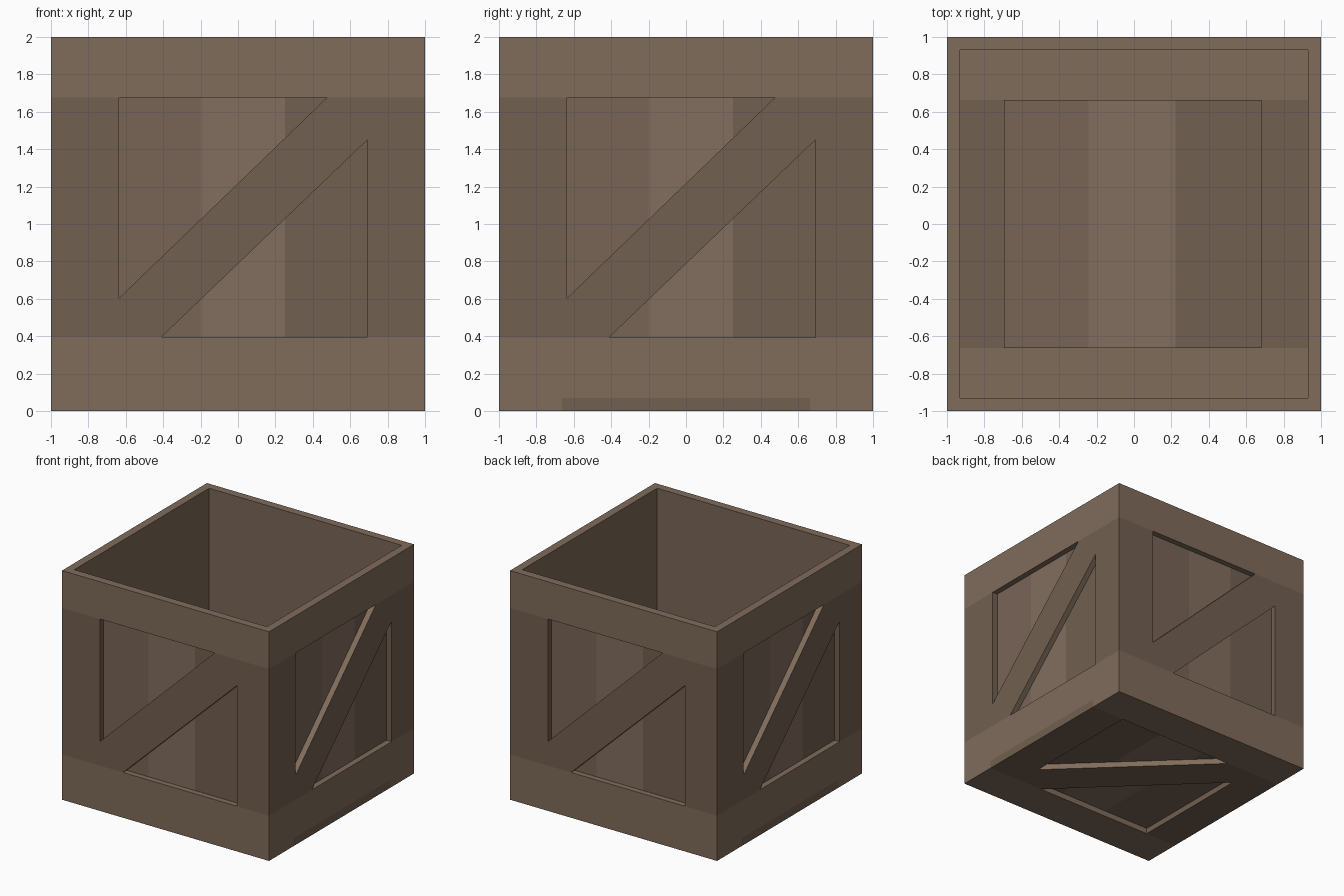
import bpy, bmesh
from mathutils import Matrix
from math import radians

if "Cube" in bpy.data.objects:
    bpy.data.objects.remove(bpy.data.objects["Cube"])

H = 0.965            # half size of a panel
T, REC = 0.07, 0.05  # panel thickness, recess depth of the planks
U0, U1, V = -0.67, 0.657, 0.64   # frame opening


def material(name, rgb):
    m = bpy.data.materials.new(name)
    m.diffuse_color = (*rgb, 1)
    m.use_nodes = True
    m.node_tree.nodes["Principled BSDF"].inputs["Base Color"].default_value = m.diffuse_color
    return m


MATS = [material("wood_rail", (0.215, 0.150, 0.105)),
        material("wood_stile", (0.170, 0.115, 0.082)),
        material("wood_plank_mid", (0.225, 0.157, 0.112)),
        material("wood_plank_edge", (0.190, 0.128, 0.094)),
        material("wood_inside", (0.195, 0.135, 0.096))]


def face(bm, pts, mat):
    bm.faces.new([bm.verts.new(p) for p in pts]).material_index = mat


def sheet(bm, u0, u1, v0, v1, y, mat):
    face(bm, [(u0, y, v0), (u1, y, v0), (u1, y, v1), (u0, y, v1)], mat)


def walls(bm, outline, depth, mats, inward=False):
    """Edge faces running back from the front of a closed outline."""
    for i, (a, b) in enumerate(zip(outline, outline[1:] + outline[:1])):
        if inward:
            a, b = b, a
        face(bm, [(a[0], 0, a[1]), (a[0], depth, a[1]),
                  (b[0], depth, b[1]), (b[0], 0, b[1])], mats[i % len(mats)])


def finish(bm, name, matrix):
    bm.transform(matrix)
    bmesh.ops.remove_doubles(bm, verts=bm.verts, dist=1e-5)
    me = bpy.data.meshes.new(name)
    bm.to_mesh(me)
    bm.free()
    for m in MATS:
        me.materials.append(m)
    bpy.context.collection.objects.link(bpy.data.objects.new(name, me))


def panel(name, matrix, backed=True):
    # Frame: two full-width rails with two stiles between them
    bm = bmesh.new()
    for v0, v1 in ((-H, -V), (V, H)):
        sheet(bm, -H, H, v0, v1, 0, 0)
    for u0, u1 in ((-H, U0), (U1, H)):
        sheet(bm, u0, u1, -V, V, 0, 1)
    walls(bm, [(-H, -H), (H, -H), (H, -V), (H, V), (H, H),
               (-H, H), (-H, V), (-H, -V)], T, [0, 0, 1, 0, 0, 0, 1, 0])
    walls(bm, [(U0, -V), (U1, -V), (U1, V), (U0, V)], REC, [0, 1], True)
    if backed:
        face(bm, [(-H, T, -H), (-H, T, H), (H, T, H), (H, T, -H)], 4)
    finish(bm, name + "_frame", matrix)

    # Recessed planks
    bm = bmesh.new()
    cuts = (U0, -0.235, 0.215, U1)
    for i, mat in enumerate((3, 2, 1)):
        sheet(bm, cuts[i], cuts[i + 1], -V, V, REC, mat)
    finish(bm, name + "_planks", matrix)

    # Diagonal brace, flush with the frame
    bm = bmesh.new()
    brace = [(U0, -V), (-0.445, -V), (U1, 0.415), (U1, V), (0.44, V), (U0, -0.43)]
    face(bm, [(u, 0, v) for u, v in brace], 1)
    walls(bm, brace, REC, [0])
    finish(bm, name + "_brace", matrix)


# Four walls overlapping in a pinwheel
place = Matrix.Translation((1 - H, -1, 2 - H))
for i, side in enumerate(("front", "right", "back", "left")):
    panel(side, Matrix.Rotation(radians(90 * i), 4, 'Z') @ place)

# Floor: the same panel laid flat, enlarged and open on its back
panel("floor", Matrix.Rotation(radians(90), 4, 'X')
      @ Matrix.Diagonal((1 / H, 1, 1 / H, 1)), backed=False)
